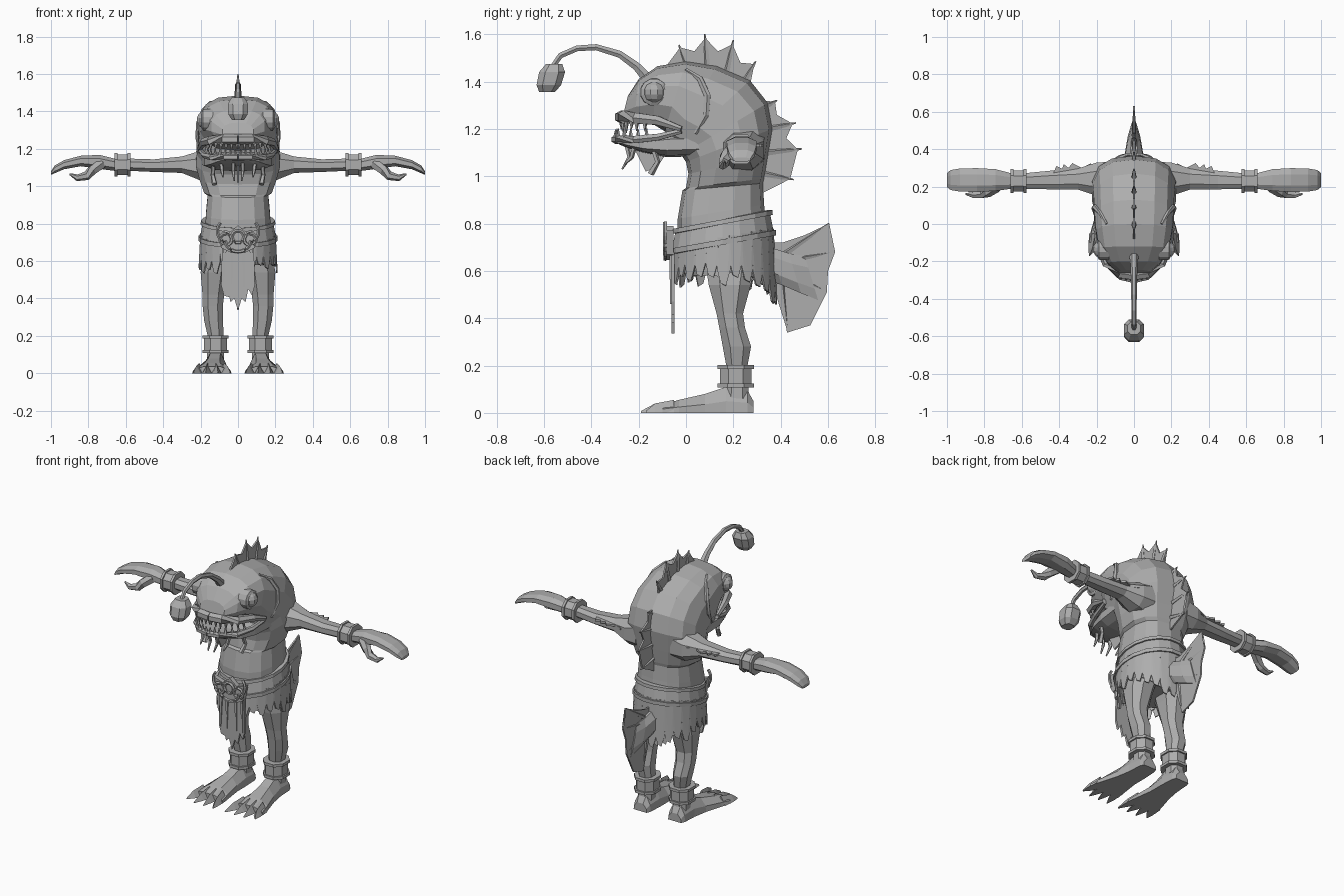
import bpy, bmesh, math, random
from mathutils import Vector as V
from mathutils.bvhtree import BVHTree

random.seed(4)
grey = bpy.data.materials.new("stone grey")
grey.diffuse_color = (0.42, 0.42, 0.42, 1)
X, Y, Z = V((1, 0, 0)), V((0, 1, 0)), V((0, 0, 1))


def finish(name, bm, mirror=False):
    bmesh.ops.recalc_face_normals(bm, faces=bm.faces)
    me = bpy.data.meshes.new(name)
    bm.to_mesh(me)
    bm.free()
    me.materials.append(grey)
    ob = bpy.data.objects.new(name, me)
    bpy.context.collection.objects.link(ob)
    if mirror:
        ob.modifiers.new("mirror", 'MIRROR').use_mirror_merge = False
    return ob


def ring(c, u, v, n=10, p=0.85):
    """Rounded-box cross-section around c, spanned by u and v."""
    out = []
    for i in range(n):
        a = 2 * math.pi * (i + 0.5) / n
        s, t = math.cos(a), math.sin(a)
        out.append(V(c) + u * math.copysign(abs(s) ** p, s) + v * math.copysign(abs(t) ** p, t))
    return out


def add_loft(bm, rings):
    rows = [[bm.verts.new(p) for p in r] for r in rings]
    n = len(rows[0])
    for a, b in zip(rows, rows[1:]):
        for i in range(n):
            bm.faces.new((a[i], a[(i + 1) % n], b[(i + 1) % n], b[i]))
    bm.faces.new(rows[0])
    bm.faces.new(rows[-1])


def loft(name, rings, mirror=False):
    bm = bmesh.new()
    add_loft(bm, rings)
    return finish(name, bm, mirror)


def add_tube(bm, pts, radii, n=6):
    pts = [V(p) for p in pts]
    rings = []
    for i, p in enumerate(pts):
        t = (pts[min(i + 1, len(pts) - 1)] - pts[max(i - 1, 0)]).normalized()
        u = t.cross(X if abs(t.x) < 0.8 else Z).normalized()
        r = radii[i] if isinstance(radii, (list, tuple)) else radii
        rings.append(ring(p, u * r, t.cross(u) * r, n, 1))
    add_loft(bm, rings)


def tubes(name, specs, mirror=False, n=6):
    bm = bmesh.new()
    for pts, radii in specs:
        add_tube(bm, pts, radii, n)
    return finish(name, bm, mirror)


def plate(name, pts, normal, th, mirror=False):
    """Flat outline given some thickness."""
    bm = bmesh.new()
    off = normal * (th / 2)
    add_loft(bm, [[V(p) - off for p in pts], [V(p) + off for p in pts]])
    bmesh.ops.triangulate(bm, faces=[f for f in bm.faces if len(f.verts) > 4])
    return finish(name, bm, mirror)


def along(path, t):
    s = t * (len(path) - 1)
    i = min(int(s), len(path) - 2)
    return V(path[i]).lerp(V(path[i + 1]), s - i)


# Hunched torso and upper head: front (y, z), back (y, z), half width
body_sections = [
    (0.02, 0.58, 0.31, 0.58, 0.16), (-0.035, 0.72, 0.34, 0.77, 0.18), (-0.035, 0.82, 0.33, 0.88, 0.175),
    (-0.015, 0.94, 0.325, 0.97, 0.165), (0.0, 0.95, 0.33, 0.99, 0.185), (0.01, 1.01, 0.345, 1.08, 0.21),
    (0.0, 1.06, 0.365, 1.2, 0.23), (-0.02, 1.09, 0.345, 1.31, 0.225), (-0.06, 1.1, 0.27, 1.405, 0.22),
    (-0.08, 1.12, 0.13, 1.465, 0.215), (-0.09, 1.19, 0.0, 1.485, 0.208), (-0.14, 1.22, -0.12, 1.465, 0.19),
    (-0.22, 1.23, -0.2, 1.41, 0.145), (-0.27, 1.24, -0.245, 1.34, 0.085)]
rings = []
for fy, fz, by, bz, w in body_sections:
    f, b = V((0, fy, fz)), V((0, by, bz))
    rings.append(ring((f + b) / 2, X * w, (b - f) / 2, 14, 0.8))
body = loft("body", rings)
tree = BVHTree.FromPolygons([v.co for v in body.data.vertices], [p.vertices for p in body.data.polygons])


def on_side(y, z):
    """Point on the body surface at the given height and depth."""
    hit = tree.ray_cast(V((1, y, z)), -X)[0]
    return hit if hit else V((0.18, y, z))


# Jaw, lips and teeth
jaw = [(0.06, 1.085, 1.19, 0.2), (-0.08, 1.08, 1.185, 0.185), (-0.18, 1.1, 1.16, 0.155),
       (-0.25, 1.12, 1.16, 0.115), (-0.295, 1.14, 1.165, 0.06)]
loft("lower_jaw", [ring((0, y, (a + b) / 2), X * w, Z * (b - a) / 2, 10, 0.7) for y, a, b, w in jaw])
upper = [(0.205, -0.02, 1.2), (0.185, -0.12, 1.235), (0.145, -0.21, 1.245), (0.075, -0.265, 1.25), (0, -0.275, 1.25)]
lower = [(0.2, -0.02, 1.19), (0.18, -0.12, 1.165), (0.14, -0.215, 1.155), (0.07, -0.285, 1.155), (0, -0.3, 1.155)]
tubes("upper_lip", [(upper, [0.012, 0.022, 0.026, 0.028, 0.028])], True)
tubes("lower_lip", [(lower, [0.012, 0.016, 0.018, 0.018, 0.018])], True)
teeth = []
for i in range(7):
    t = 0.4 + 0.58 * i / 6
    p, q = along(upper, t) - Z * 0.012, along(lower, t - 0.03)
    teeth.append(([p * 1.0, p - Z * random.uniform(0.035, 0.055)], [0.013, 0.002]))
    teeth.append(([q, q + Z * random.uniform(0.04, 0.065)], [0.013, 0.002]))
tubes("teeth", teeth, True, 5)
tubes("chin_barbels", [
    ([(0.13, -0.14, 1.12), (0.135, -0.12, 1.06), (0.125, -0.15, 1.01)], [0.012, 0.012, 0.015]),
    ([(0.09, -0.22, 1.12), (0.085, -0.23, 1.08), (0.08, -0.26, 1.05)], [0.012, 0.01, 0.004]),
    ([(0.025, -0.25, 1.13), (0.025, -0.24, 1.08), (0.02, -0.27, 1.03)], [0.012, 0.01, 0.004])], True, 5)
plate("chin_fin", [(0, -0.22, 1.12), (0, -0.17, 1.02), (0, -0.12, 1.04), (0, -0.08, 1.1)], X, 0.01)

# Eyes with raised sockets
e = on_side(-0.135, 1.355)
bm = bmesh.new()
bmesh.ops.create_uvsphere(bm, u_segments=10, v_segments=7, radius=0.048)
bmesh.ops.translate(bm, verts=bm.verts, vec=e - X * 0.008)
finish("eye", bm, True)
loft("eye_socket", [ring(e + X * dx, Y * r, Z * r, 12, 1) for dx, r in ((-0.05, 0.06), (0.005, 0.058), (0.012, 0.045))], True)

# Gill ridge and brow line
gill = [(0.0, 1.45), (0.06, 1.41), (0.09, 1.34), (0.085, 1.26), (0.04, 1.18)]
tubes("gill_ridge", [([on_side(*g) for g in gill], [0.008, 0.014, 0.016, 0.014, 0.008])], True)

# Lure on a stalk
tubes("lure_stalk", [([(0, y, z) for y, z in ((-0.16, 1.41), (-0.21, 1.465), (-0.28, 1.515), (-0.38, 1.545),
                      (-0.46, 1.54), (-0.53, 1.51), (-0.565, 1.46))], [0.026, 0.02, 0.017, 0.015, 0.014, 0.014, 0.012])])
loft("lure_bulb", [ring((0, -0.572 + (z - 1.415) * 0.25, z), X * r, Y * r, 8, 0.75)
                   for z, r in ((1.355, 0.035), (1.385, 0.055), (1.44, 0.058), (1.475, 0.036))])


def spiny_fin(name, bases, tips, start, end, r=0.011):
    """Membrane with a notch between neighbouring spines, plus the spines."""
    outline = [start]
    for i, t in enumerate(tips):
        b = V(bases[i])
        outline.append(b.lerp(V(t), 0.88))
        if i + 1 < len(tips):
            outline.append((b + V(bases[i + 1])) / 2 * 0.42 + (V(t) + V(tips[i + 1])) / 2 * 0.58)
    outline += [end] + bases[::-1]
    plate(name + "_membrane", [(0, p[0], p[1]) for p in outline], X, 0.01)
    tubes(name + "_spines", [([(0, *b), (0, *(V(b).lerp(V(t), 0.6))), (0, *t)], [r * 1.4, r, 0.003])
                             for b, t in zip(bases, tips)], n=5)


spiny_fin("head_crest", [(0.01, 1.46), (0.09, 1.46), (0.17, 1.43), (0.24, 1.39)],
          [(-0.03, 1.555), (0.08, 1.6), (0.2, 1.575), (0.295, 1.485)], (-0.08, 1.47), (0.27, 1.38))
spiny_fin("back_fin", [(0.31, 1.28), (0.345, 1.2), (0.345, 1.1), (0.33, 1.01)],
          [(0.385, 1.32), (0.465, 1.225), (0.49, 1.115), (0.455, 0.985)], (0.3, 1.32), (0.325, 0.93))

# Tail stub and fan
loft("tail_root", [ring((0, y, z), X * w, V((0, -0.3, 1)) * h, 8) for y, z, w, h in
                   ((0.28, 0.66, 0.07, 0.09), (0.38, 0.62, 0.05, 0.085), (0.46, 0.59, 0.035, 0.09), (0.53, 0.57, 0.012, 0.1))])
fan = [(0.36, 0.72), (0.41, 0.72), (0.5, 0.75), (0.605, 0.8), (0.605, 0.74), (0.63, 0.68), (0.6, 0.6), (0.595, 0.51),
       (0.555, 0.44), (0.525, 0.37), (0.43, 0.34), (0.43, 0.42), (0.37, 0.53)]
plate("tail_fan", [(0, *p) for p in fan], X, 0.01)
tubes("tail_rays", [([(0, *a), (0, *b)], [0.016, 0.004]) for a, b in
                    (((0.4, 0.66), (0.605, 0.8)), ((0.42, 0.64), (0.63, 0.68)),
                     ((0.42, 0.6), (0.595, 0.51)), ((0.4, 0.57), (0.43, 0.34)))], n=5)

# Arms, thumbs, wrist cuffs and forearm fins
arm = [(0.12, 0.22, 1.12, 0.12, 0.11), (0.2, 0.24, 1.11, 0.095, 0.085), (0.3, 0.24, 1.115, 0.06, 0.047),
       (0.45, 0.235, 1.11, 0.053, 0.036), (0.58, 0.23, 1.115, 0.045, 0.035), (0.66, 0.23, 1.115, 0.045, 0.035),
       (0.74, 0.235, 1.13, 0.062, 0.04), (0.84, 0.235, 1.135, 0.068, 0.03), (0.93, 0.235, 1.115, 0.066, 0.026),
       (0.98, 0.235, 1.09, 0.057, 0.022), (1.0, 0.235, 1.07, 0.04, 0.01)]
loft("arm", [ring((x, y, z), Y * a, Z * b, 8) for x, y, z, a, b in arm], True)
tubes("thumb", [([(0.73, 0.2, 1.12), (0.78, 0.17, 1.085), (0.81, 0.16, 1.055), (0.86, 0.155, 1.045), (0.9, 0.16, 1.065)],
                 [0.03, 0.028, 0.024, 0.018, 0.005])], True)
plate("forearm_fin", [(0.2, 0.26, 1.13), (0.23, 0.325, 1.13), (0.28, 0.3, 1.13), (0.33, 0.325, 1.13), (0.35, 0.3, 1.13),
                      (0.375, 0.32, 1.13), (0.385, 0.295, 1.13), (0.415, 0.31, 1.13), (0.44, 0.25, 1.13)], Z, 0.012, True)
cuff = [(-1, 0.8), (-1, 1), (-0.65, 1), (-0.65, 0.88), (0.65, 0.88), (0.65, 1), (1, 1), (1, 0.8)]
loft("wrist_cuff", [ring((0.617 + 0.042 * d, 0.23, 1.115), Y * 0.07 * s, Z * 0.068 * s, 8, 0.9) for d, s in cuff], True)
loft("ankle_cuff", [ring((0.12, 0.21, 0.155 + 0.048 * d), X * 0.075 * s, Y * 0.082 * s, 8, 0.9) for d, s in cuff], True)

# Legs and webbed feet
leg = [(0.66, 0.1, 0.19, 0.085, 0.12), (0.54, 0.125, 0.185, 0.08, 0.095), (0.42, 0.132, 0.185, 0.062, 0.06),
       (0.36, 0.135, 0.195, 0.058, 0.058), (0.28, 0.13, 0.215, 0.054, 0.064), (0.2, 0.12, 0.215, 0.045, 0.048),
       (0.06, 0.12, 0.215, 0.05, 0.055)]
loft("leg", [ring((x, y, z), X * a, Y * b, 8) for z, x, y, a, b in leg], True)
foot = [(0.285, 0.12, 0.045, 0.05), (0.26, 0.12, 0.055, 0.095), (0.17, 0.12, 0.06, 0.11), (0.08, 0.128, 0.068, 0.08),
        (-0.03, 0.137, 0.092, 0.055), (-0.1, 0.14, 0.105, 0.035)]
loft("foot", [[V((c + w * s, y, h * t)) for s, t in ((-1, 0), (-0.95, 0.45), (-0.45, 1), (0.45, 1), (0.95, 0.45), (1, 0))]
              for y, c, w, h in foot], True)
bm = bmesh.new()
for i in range(4):  # clawed toes
    x = 0.065 + 0.05 * i
    add_loft(bm, [[V((x + (x - 0.14) * k + s * w, y, h * t)) for s, t in ((-1, 0), (0, 1), (1, 0))]
                  for y, k, w, h in ((-0.05, -0.1, 0.032, 0.055), (-0.13, 0.1, 0.022, 0.04),
                                     (-0.19 + 0.02 * (i == 3), 0.3, 0.003, 0.008))])
finish("toes", bm, True)

# Tilted belt with raised rims
belt = [(-0.055, 0.97), (-0.055, 1.06), (-0.032, 1.06), (-0.032, 1.01), (0.032, 0.95), (0.032, 1.0), (0.052, 0.99), (0.052, 0.88)]
loft("belt", [[V((0.2 * s * math.cos(a), 0.155 + 0.215 * s * math.sin(a), 0.765 + dz + 0.04 * math.sin(a)))
               for a in (2 * math.pi * i / 18 for i in range(18))] for dz, s in belt])

# Scrolled buckle
plate("buckle_plate", [(x, -0.068, z) for x, z in ((-0.11, 0.77), (-0.05, 0.75), (0, 0.79), (0.05, 0.75), (0.11, 0.77),
                       (0.09, 0.67), (0.04, 0.645), (-0.04, 0.645), (-0.09, 0.67))], Y, 0.03)


def scroll(cx, cz, r, a0, a1, y=-0.088):
    return [(cx + r * math.cos(math.radians(a0 + (a1 - a0) * i / 8)), y,
             cz + r * math.sin(math.radians(a0 + (a1 - a0) * i / 8))) for i in range(9)]


tubes("buckle_scrolls", [(scroll(0, 0.73, 0.032, -90, 90), 0.009), (scroll(0.065, 0.715, 0.032, -60, 250), 0.009),
                         (scroll(0.04, 0.76, 0.07, -60, 40), 0.009), (scroll(0, 0.72, 0.07, -90, -10), 0.009)], True, 5)

# Ragged skirt strips in two layers, longer at the back
bm = bmesh.new()
N = 26
for layer in range(2):
    for i in range(N):
        a = 2 * math.pi * (i + 0.5 * layer) / N
        d = math.pi / N * 1.08
        tip = 0.555 - 0.085 * max(0, math.sin(a)) ** 2 + random.uniform(-0.03, 0.025) + 0.04 * layer
        mid = tip + 0.07

        def at(ang, z, k=1.0):
            f = (1 - 0.035 * layer) * k * (1 + 0.22 * (0.75 - z))
            return bm.verts.new((0.203 * f * math.cos(ang), 0.16 + 0.212 * f * math.sin(ang), z))
        top = 0.74 + 0.04 * math.sin(a)
        bm.faces.new((at(a - d, top), at(a + d, top), at(a + d, mid), at(a + 0.3 * d, tip), at(a - 0.5 * d, tip + 0.012), at(a - d, mid)))
bmesh.ops.triangulate(bm, faces=bm.faces)
skirt = finish("skirt", bm)
skirt.modifiers.new("thickness", 'SOLIDIFY').thickness = 0.008

# Hanging front cloth
half = [(0.085, 0.68), (0.09, 0.47), (0.075, 0.415), (0.055, 0.45), (0.04, 0.38), (0.02, 0.4)]
plate("front_cloth", [(x, -0.055, z) for x, z in half] + [(0, -0.055, 0.335)] +
      [(-x, -0.055, z) for x, z in half[::-1]], Y, 0.014)
tubes("cloth_folds", [([(x, -0.062, 0.67), (x * 1.1, -0.064, 0.46)], [0.012, 0.004]) for x in (0.03, 0.07)], True, 4)
